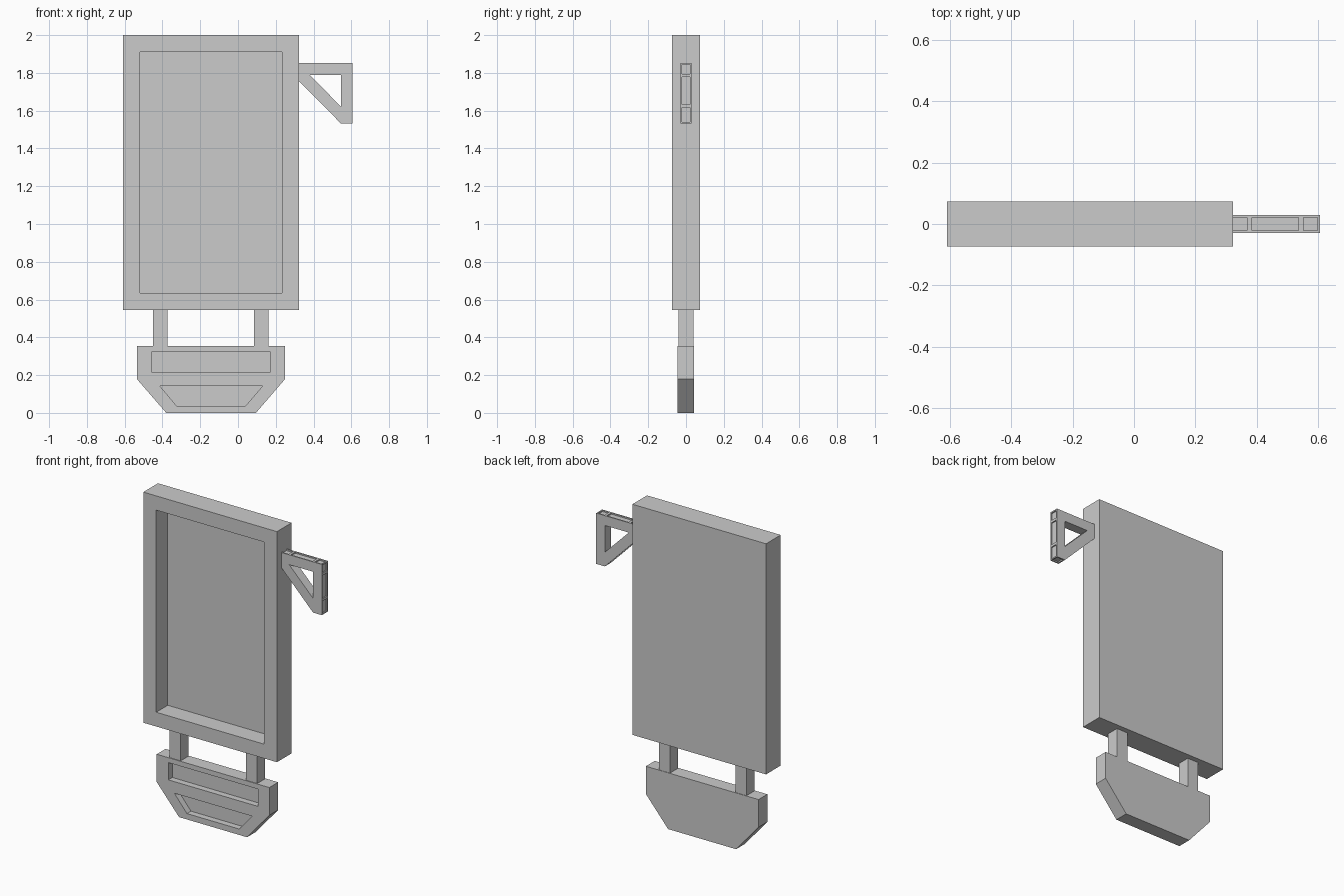
import bpy, bmesh

if "Cube" in bpy.data.objects:
    bpy.data.objects.remove(bpy.data.objects["Cube"])


def prism(name, outline, y0, y1, inset=0, depth=0):
    """Extrude an XZ outline along y; optionally inset panels into its rim faces."""
    bm = bmesh.new()
    front = bm.faces.new([bm.verts.new((x, y0, z)) for x, z in outline])
    ext = bmesh.ops.extrude_face_region(bm, geom=[front], use_keep_orig=True)
    moved = [g for g in ext["geom"] if isinstance(g, bmesh.types.BMVert)]
    bmesh.ops.translate(bm, verts=moved, vec=(0, y1 - y0, 0))
    bmesh.ops.recalc_face_normals(bm, faces=bm.faces)
    if inset:
        bm.normal_update()
        rim = [f for f in bm.faces if abs(f.normal.y) < 0.5]
        bmesh.ops.inset_individual(bm, faces=rim, thickness=inset, use_even_offset=True)
        # push the panels straight in, leaving a crisp step
        for f in rim:
            f.normal_update()
        for f in rim:
            n = f.normal.copy()
            e = bmesh.ops.extrude_discrete_faces(bm, faces=[f])["faces"][0]
            bmesh.ops.translate(bm, verts=e.verts, vec=-n * depth)
    me = bpy.data.meshes.new(name)
    bm.to_mesh(me)
    bm.free()
    ob = bpy.data.objects.new(name, me)
    bpy.context.collection.objects.link(ob)
    return ob


def rect(x0, x1, z0, z1):
    return [(x0, z0), (x1, z0), (x1, z1), (x0, z1)]


def cut(ob, outline, y0, y1):
    """Carve a prism out of an object."""
    cutter = prism("cutter", outline, y0, y1)
    cutter.hide_render = True
    mod = ob.modifiers.new("cut", "BOOLEAN")
    mod.operation = "DIFFERENCE"
    mod.solver = "EXACT"
    mod.object = cutter
    bpy.context.view_layer.objects.active = ob
    bpy.ops.object.modifier_apply(modifier=mod.name)
    bpy.data.objects.remove(cutter)


# Main board with a deep recessed face
board = prism("sign_board", rect(-0.61, 0.323, 0.545, 2.0), -0.073, 0.073)
cut(board, rect(-0.52, 0.233, 0.635, 1.91), -0.2, 0.042)

# Two posts joining board and lower plate
for side, x0 in (("left", -0.45), ("right", 0.084)):
    prism(side + "_post", rect(x0, x0 + 0.078, 0.34, 0.56), -0.04, 0.04)

# Lower plate with chamfered bottom and two shallow recesses
plate = prism("lower_plate", [(-0.536, 0.355), (-0.536, 0.18), (-0.38, 0), (0.095, 0),
                              (0.25, 0.18), (0.25, 0.355)], -0.045, 0.043)
cut(plate, rect(-0.455, 0.17, 0.215, 0.324), -0.2, -0.005)
cut(plate, [(-0.325, 0.037), (0.04, 0.037), (0.13, 0.142), (-0.413, 0.142)], -0.2, -0.005)

# Triangular side bracket, rim divided into sunken panels
bracket = prism("side_bracket", [
    (0.315, 1.852), (0.377, 1.852), (0.545, 1.852), (0.606, 1.852),
    (0.606, 1.787), (0.606, 1.625), (0.606, 1.532), (0.545, 1.532),
    (0.315, 1.765)], -0.03, 0.03, inset=0.008, depth=0.008)
cut(bracket, [(0.378, 1.79), (0.545, 1.79), (0.545, 1.622)], -0.1, 0.1)
